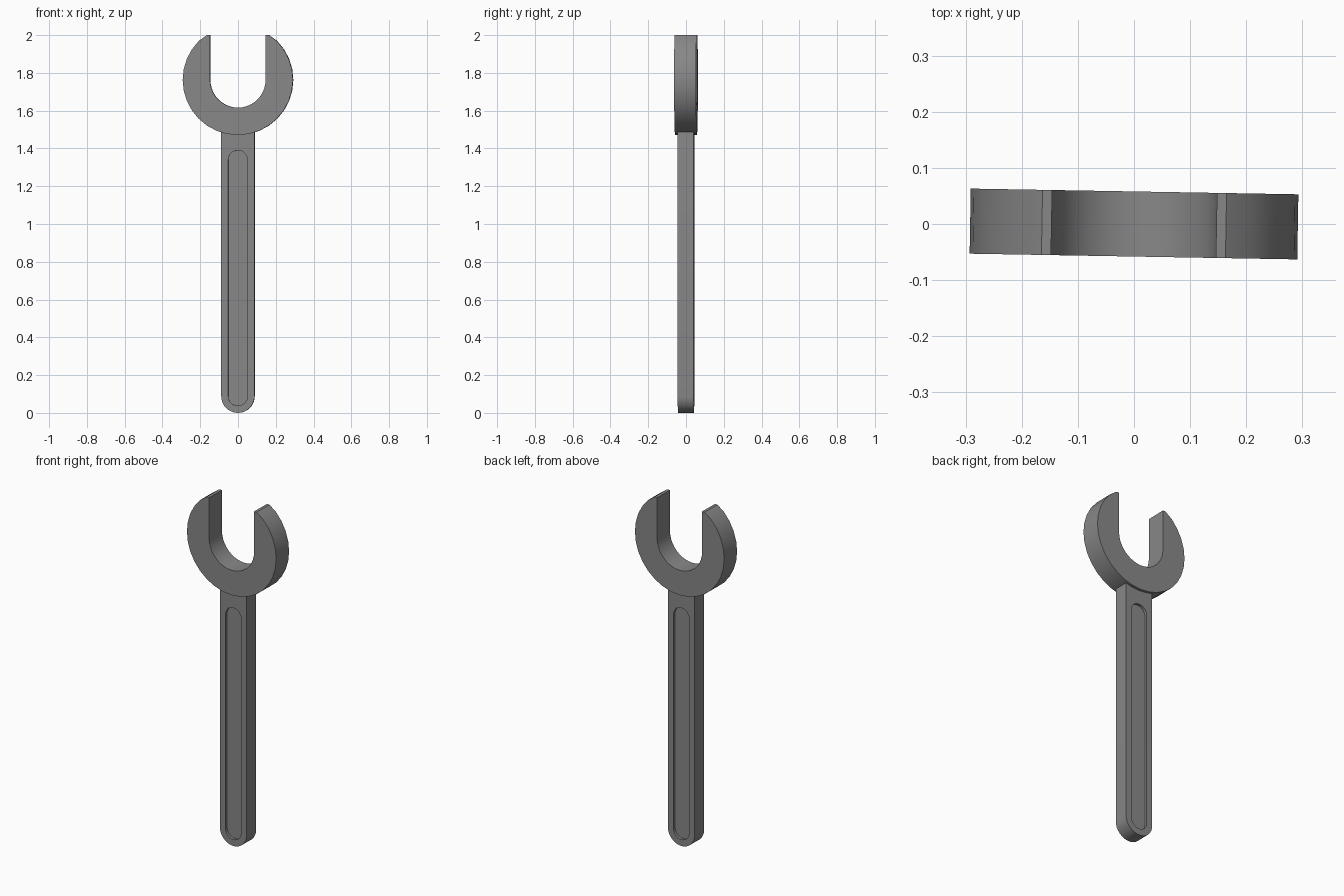
import bpy, bmesh
from math import sin, cos, radians

if "Cube" in bpy.data.objects:
    bpy.data.objects.remove(bpy.data.objects["Cube"])

# Dark steel
steel = bpy.data.materials.new("dark_steel")
steel.diffuse_color = (0.245, 0.245, 0.245, 1)
steel.use_nodes = True
steel.node_tree.nodes["Principled BSDF"].inputs["Base Color"].default_value = steel.diffuse_color


def arc(cx, cz, r, a0, a1, n):
    """Points on an arc in the XZ plane, angles in degrees."""
    return [(cx + r * cos(radians(a0 + (a1 - a0) * i / n)),
             cz + r * sin(radians(a0 + (a1 - a0) * i / n))) for i in range(n + 1)]


def stadium(r, z0, z1, n=16):
    """Upright slot outline with round ends touching z0 and z1."""
    return arc(0, z0 + r, r, 180, 360, n) + arc(0, z1 - r, r, 0, 180, n)


def loft(name, sections):
    """Bridge matching XZ outlines placed at successive y values and cap both ends."""
    bm = bmesh.new()
    rings = [[bm.verts.new((x, y, z)) for x, z in pts] for pts, y in sections]
    n = len(rings[0])
    for a, b in zip(rings, rings[1:]):
        for i in range(n):
            j = (i + 1) % n
            bm.faces.new((a[i], a[j], b[j], b[i]))
    bm.faces.new(rings[0])
    bm.faces.new(rings[-1])
    bmesh.ops.recalc_face_normals(bm, faces=bm.faces[:])
    mesh = bpy.data.meshes.new(name)
    bm.to_mesh(mesh)
    bm.free()
    mesh.materials.append(steel)
    ob = bpy.data.objects.new(name, mesh)
    bpy.context.collection.objects.link(ob)
    ob.rotation_euler.z = radians(-1.0)   # the whole tool is turned slightly
    bpy.ops.object.select_all(action='DESELECT')
    ob.select_set(True)
    bpy.context.view_layer.objects.active = ob
    bpy.ops.object.shade_smooth_by_angle(angle=radians(30))
    return ob


# Open jaw head: 32-sided outer arc, U-shaped mouth, flat tips
CZ, R, MOUTH, TOP = 1.763, 0.292, 0.147, 2.0
outer = arc(0, CZ, R, 45, -225, 24)
mouth = arc(0, CZ, MOUTH, 180, 360, 20)
head = ([(MOUTH, TOP), (0.164, TOP)] + outer
        + [(-0.164, TOP), (-MOUTH, TOP)] + mouth)
loft("jaw_head", [(head, -0.058), (head, 0.058)])

# Handle with a shallow rounded recess on both faces
T, D = 0.0425, 0.015
grip = stadium(0.088, 0.0, 1.578)
recess = stadium(0.051, 0.038, 1.390)
loft("handle", [(recess, -T + D), (recess, -T), (grip, -T),
                (grip, T), (recess, T), (recess, T - D)])
